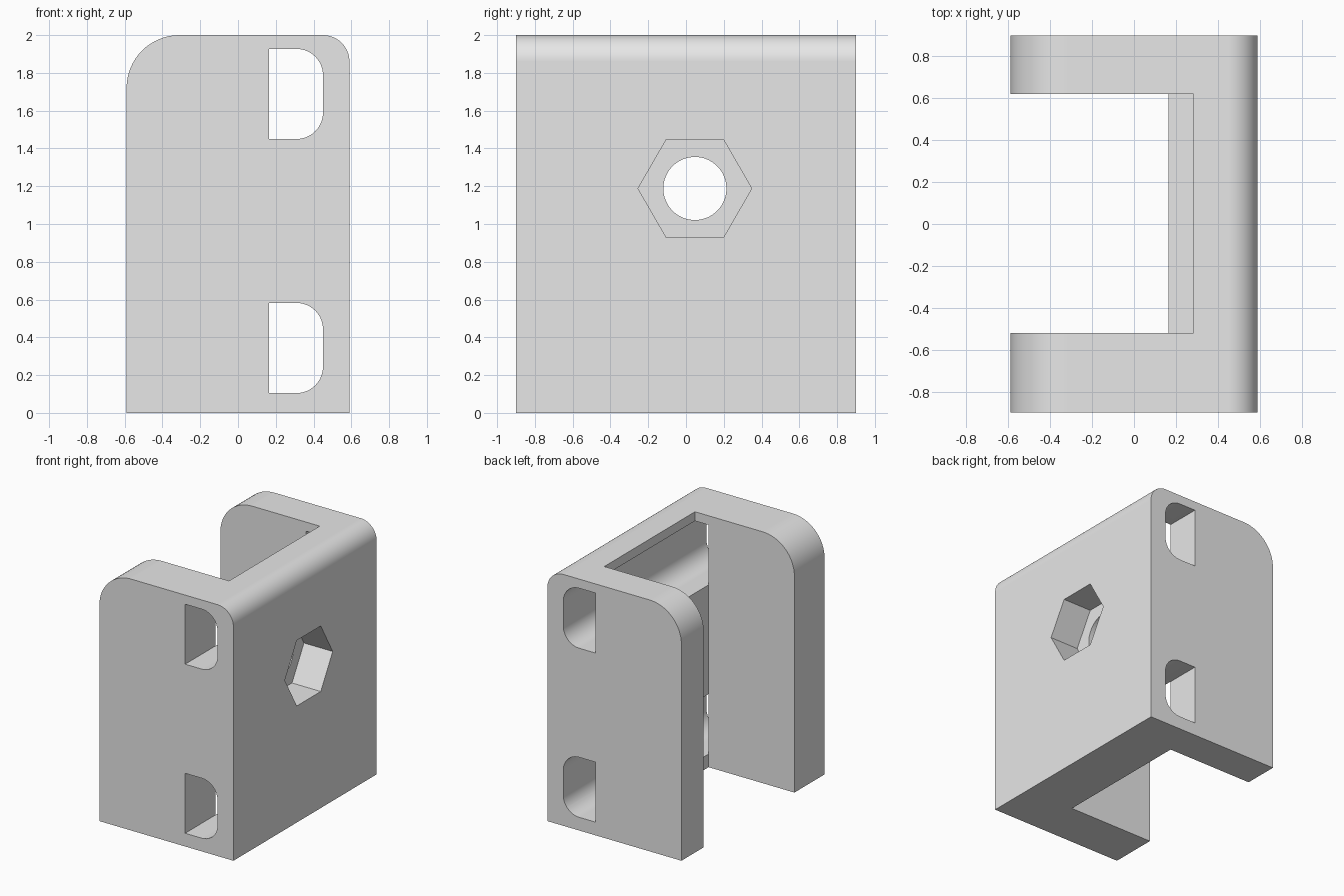
import bpy
import bmesh
from math import radians, cos, sin, pi

if "Cube" in bpy.data.objects:
    bpy.data.objects.remove(bpy.data.objects["Cube"], do_unlink=True)

grey = bpy.data.materials.new("light_grey")
grey.use_nodes = True
colour = (0.8, 0.8, 0.8, 1)
grey.diffuse_color = colour
grey.node_tree.nodes["Principled BSDF"].inputs["Base Color"].default_value = colour


def arc(u, v, r, start, end, steps=16):
    angles = [radians(start + (end - start) * i / steps) for i in range(steps + 1)]
    return [(u + r * cos(a), v + r * sin(a)) for a in angles]


def prism(name, points, axis, low, high):
    """Extrude a closed outline along x (outline in yz) or y (outline in xz)."""
    place = (lambda u, v, w: (w, u, v)) if axis == "x" else (lambda u, v, w: (u, w, v))
    bm = bmesh.new()
    rings = [[bm.verts.new(place(u, v, w)) for u, v in points] for w in (low, high)]
    bm.faces.new(rings[0])
    bm.faces.new(rings[1])
    for i in range(len(points)):
        j = (i + 1) % len(points)
        bm.faces.new((rings[0][i], rings[0][j], rings[1][j], rings[1][i]))
    bmesh.ops.recalc_face_normals(bm, faces=bm.faces)
    mesh = bpy.data.meshes.new(name)
    bm.to_mesh(mesh)
    bm.free()
    mesh.materials.append(grey)
    obj = bpy.data.objects.new(name, mesh)
    bpy.context.collection.objects.link(obj)
    return obj


def rect(u0, v0, u1, v1):
    return [(u0, v0), (u1, v0), (u1, v1), (u0, v1)]


# Solid block with a large and a small rounded top edge
outline = [(-0.59, 0), (0.59, 0)]
outline += arc(0.45, 1.86, 0.14, 0, 90) + arc(-0.31, 1.72, 0.28, 90, 180)
bracket = prism("bracket", outline, "y", -0.9, 0.9)

# Strap slots through both legs, rounded on the outer side
cutters = []
for name, z0, z1 in (("lower_slot", 0.105, 0.582), ("upper_slot", 1.45, 1.927)):
    r = 0.14
    shape = [(0.165, z0)] + arc(0.31, z0 + r, r, -90, 0)
    shape += arc(0.31, z1 - r, r, 0, 90) + [(0.165, z1)]
    cutters.append(prism(name, shape, "y", -1, 1))

# Space between the legs, deeper above the upper slot
cutters.append(prism("cavity", rect(-1, -0.2, 0.1655, 2.2), "y", -0.52, 0.62))
cutters.append(prism("top_relief", rect(0, 1.6, 0.285, 2.2), "y", -0.52, 0.62))

# Bolt hole with a hexagonal nut pocket
hexagon = arc(0.047, 1.188, 0.301, 0, 300, 5)
circle = arc(0.047, 1.188, 0.167, 0, 360, 64)[:-1]
cutters.append(prism("nut_pocket", hexagon, "x", 0.337, 0.8))
cutters.append(prism("bolt_hole", circle, "x", 0, 0.8))

bpy.ops.object.select_all(action="DESELECT")
bracket.select_set(True)
bpy.context.view_layer.objects.active = bracket
for cutter in cutters:
    cutter.hide_render = True
    cut = bracket.modifiers.new(cutter.name, "BOOLEAN")
    cut.operation = "DIFFERENCE"
    cut.solver = "EXACT"
    cut.object = cutter
    bpy.ops.object.modifier_apply(modifier=cut.name)
    bpy.data.objects.remove(cutter, do_unlink=True)

# Smooth rounds, crisp edges, flat faces kept flat
bpy.ops.object.shade_smooth_by_angle(angle=radians(30))
weighted = bracket.modifiers.new("flat_faces", "WEIGHTED_NORMAL")
weighted.keep_sharp = True
